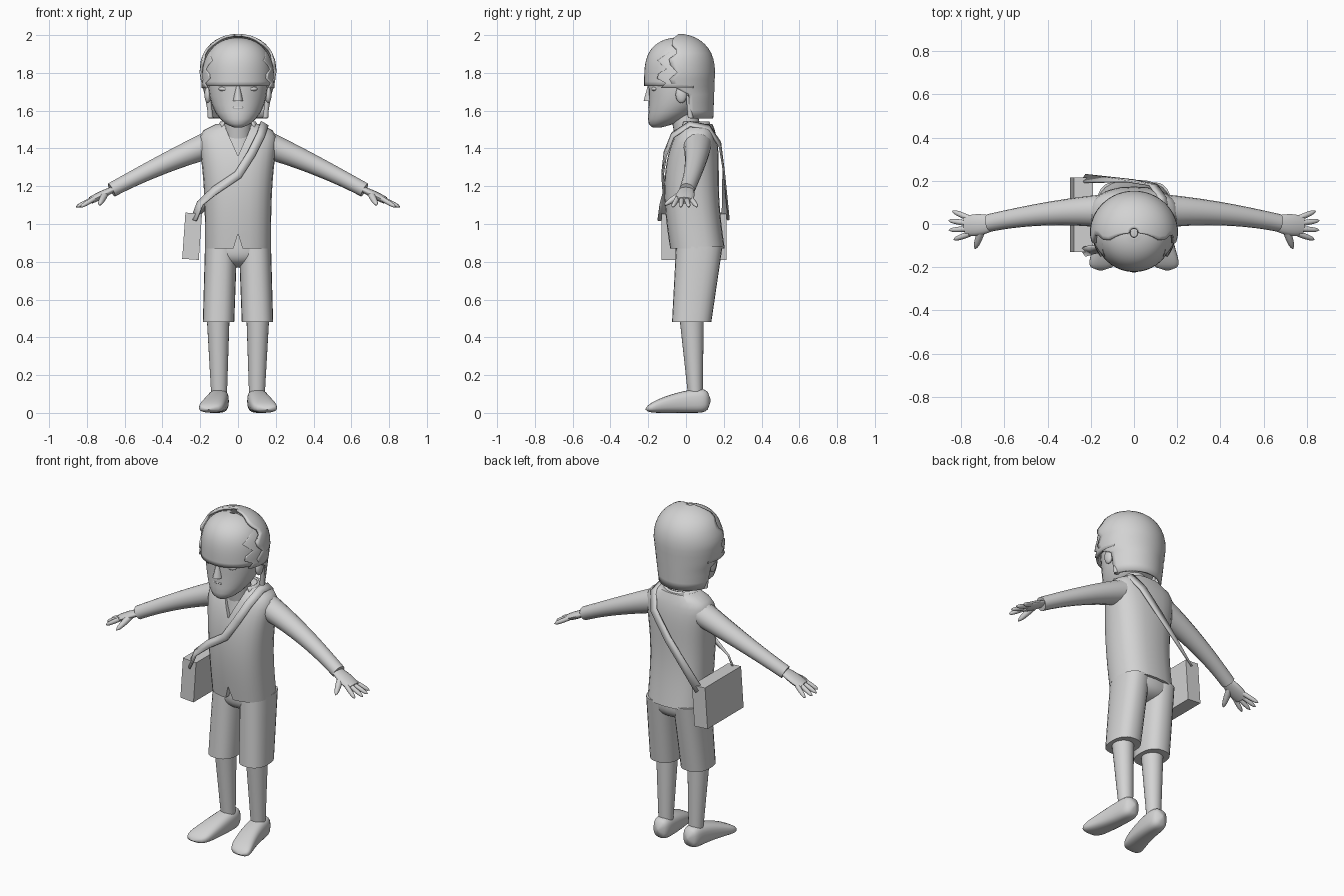
import bpy, bmesh, math
from math import sin, cos, pi
from mathutils import Vector

default_cube = bpy.data.objects.get("Cube")
if default_cube:
    bpy.data.objects.remove(default_cube, do_unlink=True)

# One plain clay colour for everything
clay = bpy.data.materials.new("clay grey")
clay.use_nodes = True
tone = (.65, .65, .65, 1)
clay.diffuse_color = tone
clay.node_tree.nodes["Principled BSDF"].inputs["Base Color"].default_value = tone

X, Y, Z = Vector((1, 0, 0)), Vector((0, 1, 0)), Vector((0, 0, 1))
SIDES = (("left", 1), ("right", -1))


def dome(t, power):
    """Rounded falloff from one at the base to almost zero at the tip."""
    return math.sqrt(max(1 - abs(t) ** power, .01))


def ring(centre, u, v, power=2, start=0, end=360, count=24):
    """Superellipse ring, or part of one, spanned by the half axes u and v."""
    gaps = count if end - start == 360 else count - 1
    points = []
    for i in range(count):
        a = math.radians(start + (end - start) * i / gaps)
        points.append(Vector(centre)
                      + u * math.copysign(abs(cos(a)) ** (2 / power), cos(a))
                      + v * math.copysign(abs(sin(a)) ** (2 / power), sin(a)))
    return points


def flat_ring(x, y, z, width, depth, **options):
    return ring((x, y, z), X * width, Y * depth, **options)


def finish(obj, angle):
    bpy.ops.object.select_all(action="DESELECT")
    obj.select_set(True)
    bpy.context.view_layer.objects.active = obj
    bpy.ops.object.shade_smooth_by_angle(angle=math.radians(angle))


def loft(name, rings, side=1, closed=True, thickness=0, angle=50):
    """Skin a list of rings; closed lofts get end caps, open ones a thickness."""
    bm = bmesh.new()
    rows = [[bm.verts.new((p.x * side, p.y, p.z)) for p in r] for r in rings]
    n = len(rows[0])
    for low, high in zip(rows, rows[1:]):
        for i in range(n if closed else n - 1):
            j = (i + 1) % n
            bm.faces.new((low[i], low[j], high[j], high[i]))
    if closed:
        bm.faces.new(rows[0])
        bm.faces.new(rows[-1])
    bmesh.ops.recalc_face_normals(bm, faces=bm.faces)
    mesh = bpy.data.meshes.new(name)
    bm.to_mesh(mesh)
    bm.free()
    mesh.materials.append(clay)
    obj = bpy.data.objects.new(name, mesh)
    bpy.context.collection.objects.link(obj)
    finish(obj, angle)
    if thickness:
        mod = obj.modifiers.new("thickness", "SOLIDIFY")
        mod.thickness = thickness
        mod.offset = 0
    return obj


def sweep(name, shape, steps=16, ease=False, **options):
    """Loft the rings that shape(t) gives for t from zero to one."""
    times = [i / steps for i in range(steps + 1)]
    if ease:
        times = [sin(t * pi / 2) for t in times]
    return loft(name, [shape(t) for t in times], **options)


def taper(name, low, high, low_size, high_size, side=1, power=2):
    """Upright column between two centres and two half sizes."""
    low, high = Vector(low), Vector(high)
    a, b = Vector(low_size), Vector(high_size)
    return sweep(name, lambda t: flat_ring(*low.lerp(high, t), *a.lerp(b, t), power=power),
                 steps=4, side=side)


def limb(name, path, radius, side, squash=1):
    """Rounded limb along path(t) with radius(t), flattened in height by squash."""
    def shape(t):
        along = path(t + .01) - path(t - .01)
        across = Z.cross(along).normalized()
        up = along.cross(across).normalized()
        return ring(path(t), across * radius(t), up * radius(t) * squash, count=16)
    sweep(name, shape, steps=10, side=side)


def ball(name, place, size):
    bpy.ops.mesh.primitive_uv_sphere_add(segments=16, ring_count=10, location=place)
    obj = bpy.context.object
    obj.name = name
    obj.scale = size
    obj.data.materials.append(clay)
    finish(obj, 180)


def cut_triangle(target, half_width, base, tip, depth):
    """Cut a triangular notch into the front of target."""
    corners = ((-half_width, base), (half_width, base), (0, tip))
    cutter = loft("notch_cutter", [[Vector((x, y, z)) for x, z in corners]
                                   for y in (-.3, depth)])
    mod = target.modifiers.new("notch", "BOOLEAN")
    mod.object = cutter
    bpy.context.view_layer.objects.active = target
    bpy.ops.object.modifier_apply(modifier=mod.name)
    bpy.data.objects.remove(cutter, do_unlink=True)


# Vest: widens to the shoulders, then closes; open neckline and hem notch
vest = sweep("vest", lambda t: flat_ring(
    0, .06 - .03 * sin(pi * t), .87 + .66 * t,
    (.175 + .055 * t ** 3) * (1 - t ** 20 / 2), .145 * (1 - .45 * t ** 6), power=2.5), steps=20)
cut_triangle(vest, .09, 1.56, 1.36, -.03)
cut_triangle(vest, .03, .85, .95, -.05)
finish(vest, 50)
taper("undershirt", (0, .03, 1.3), (0, .03, 1.5), (.13, .11), (.08, .08))
sweep("collar", lambda t: flat_ring(0, .04, 1.51 + .03 * t, .11 - .02 * t, .09 - .01 * t,
                                    start=-40, end=220), steps=2, closed=False, thickness=.01)

# Neck, head and face
taper("neck", (0, .02, 1.44), (0, -.02, 1.63), (.075, .075), (.07, .07))


def head_ring(t):
    u = -cos(pi * t)
    width = .16 * dome(u, 2.3)
    chin = min(u, 0)
    return flat_ring(0, -.035 + .12 * chin ** 3, 1.78 + u * (.27 if u < 0 else .18),
                     width, width * 1.03)


sweep("head", head_ring)
taper("nose", (0, -.19, 1.65), (0, -.18, 1.74), (.027, .035), (.01, .02))
ball("upper_lip", (0, -.18, 1.615), (.045, .02, .01))
ball("lower_lip", (0, -.17, 1.595), (.04, .02, .01))
for label, s in SIDES:
    ball(label + "_eye", (.07 * s, -.165, 1.715), (.033, .018, .013))
    ball(label + "_ear", (.16 * s, -.025, 1.685), (.018, .03, .045))


# Hair: back cap, smooth fringe, side layers and locks
def cap_ring(t):
    z = 1.56 + .44 * t
    lower = max(1.8 - z, 0) * 4
    crown = dome(max(z - 1.8, 0) * 5, 2.4)
    start = 15 if z < 1.7 else -10 + 8 * sin(z * 60)
    return flat_ring(0, -.04 + .02 * lower, z, (.197 - .045 * lower) * crown,
                     (.187 - .03 * lower) * crown, start=start, end=180 - start)


hair = dict(closed=False, thickness=.014, angle=40, ease=True)
sweep("hair_cap", cap_ring, **hair)
sweep("hair_fringe", lambda t: flat_ring(
    0, -.045, 1.73 + .25 * t, .173 * dome(t, 3.6), .17 * dome(t, 3.6),
    start=180, end=359), **hair)
for label, s in SIDES:
    sweep(label + "_hair_layer", lambda t: flat_ring(
        0, -.04, 1.72 + .26 * t, .186 * dome(t, 3), .183 * dome(t, 3),
        start=-30 + 10 * sin(20 * t), end=25), side=s, **hair)
    taper(label + "_hair_lock", (.145, .025, 1.56), (.157, .01, 1.68),
          (.015, .015), (.01, .01), s)

# Shorts seat, rounded under the crotch
sweep("shorts_seat", lambda t: flat_ring(
    0, .067, .9 - .13 * t, .168 * dome(t, 3), .122 * dome(t, 4), power=2.4), ease=True)


def shoe_ring(t):
    rounding = dome(2 * t - 1, 8)
    height = .065 - .045 * t * t
    return ring((.1 + .055 * t * t, .13 - .345 * t, height),
                X * (.05 + .02 * t) * rounding, Z * height * rounding, power=2.7)


for label, s in SIDES:
    # Shorts leg, calf and shoe
    taper(label + "_shorts_leg", (.103, .03, .48), (.09, .07, .88),
          (.083, .104), (.085, .123), s, power=2.4)
    taper(label + "_calf", (.1, .05, .08), (.105, .03, .5), (.041, .038), (.06, .064), s)
    sweep(label + "_shoe", shoe_ring, steps=24, side=s)

    # Arm, palm, fingers and thumb
    limb(label + "_arm",
         lambda t: Vector((.15 + .52 * t, .06 - .055 * t * t, 1.42 - .2 * t - .04 * t * t)),
         lambda t: .041 + .035 * (1 - t) ** 1.5, s, .95)
    limb(label + "_palm", lambda t: Vector((.64 + .14 * t, .005 - .015 * t, 1.195 - .07 * t)),
         lambda t: .03 + .02 * sin(t * 2.3), s, .42)
    for i, finger in enumerate(("little", "ring", "middle", "index")):
        base = Vector((.76, .026 - .024 * i, 1.135))
        reach = Vector((.1 - .01 * (i - 1.4) ** 2, .034 - .02 * i, -.045))
        limb(f"{label}_{finger}_finger", lambda t: base + reach * t,
             lambda t: .013 * dome(t, 4), s)
    limb(label + "_thumb", lambda t: Vector((.7, -.015, 1.165)) + Vector((.035, -.1, -.065)) * t,
         lambda t: .018 * dome(t, 3), s)

# Shoulder bag
bpy.ops.mesh.primitive_cube_add(size=1, location=(-.243, .043, .935), rotation=(0, .07, 0))
bag = bpy.context.object
bag.name = "shoulder_bag"
bag.scale = (.088, .345, .245)
bag.data.materials.append(clay)

# Strap running over the left shoulder, front to back
path = [Vector(p) for p in (
    (-.235, -.13, 1.02), (-.2, -.12, 1.11), (-.12, -.11, 1.18), (0, -.125, 1.26),
    (.07, -.11, 1.37), (.12, -.07, 1.47), (.14, .02, 1.53), (.13, .12, 1.51),
    (.09, .18, 1.42), (-.02, .2, 1.28), (-.235, .21, 1.03))]
ribbon = []
for i, p in enumerate(path):
    along = path[min(i + 1, len(path) - 1)] - path[max(i - 1, 0)]
    outward = p - Vector((0, .045, min(p.z, 1.3)))
    half = along.cross(outward).normalized() * .023
    ribbon.append([p - half, p + half])
loft("bag_strap", ribbon, closed=False, thickness=.01)
